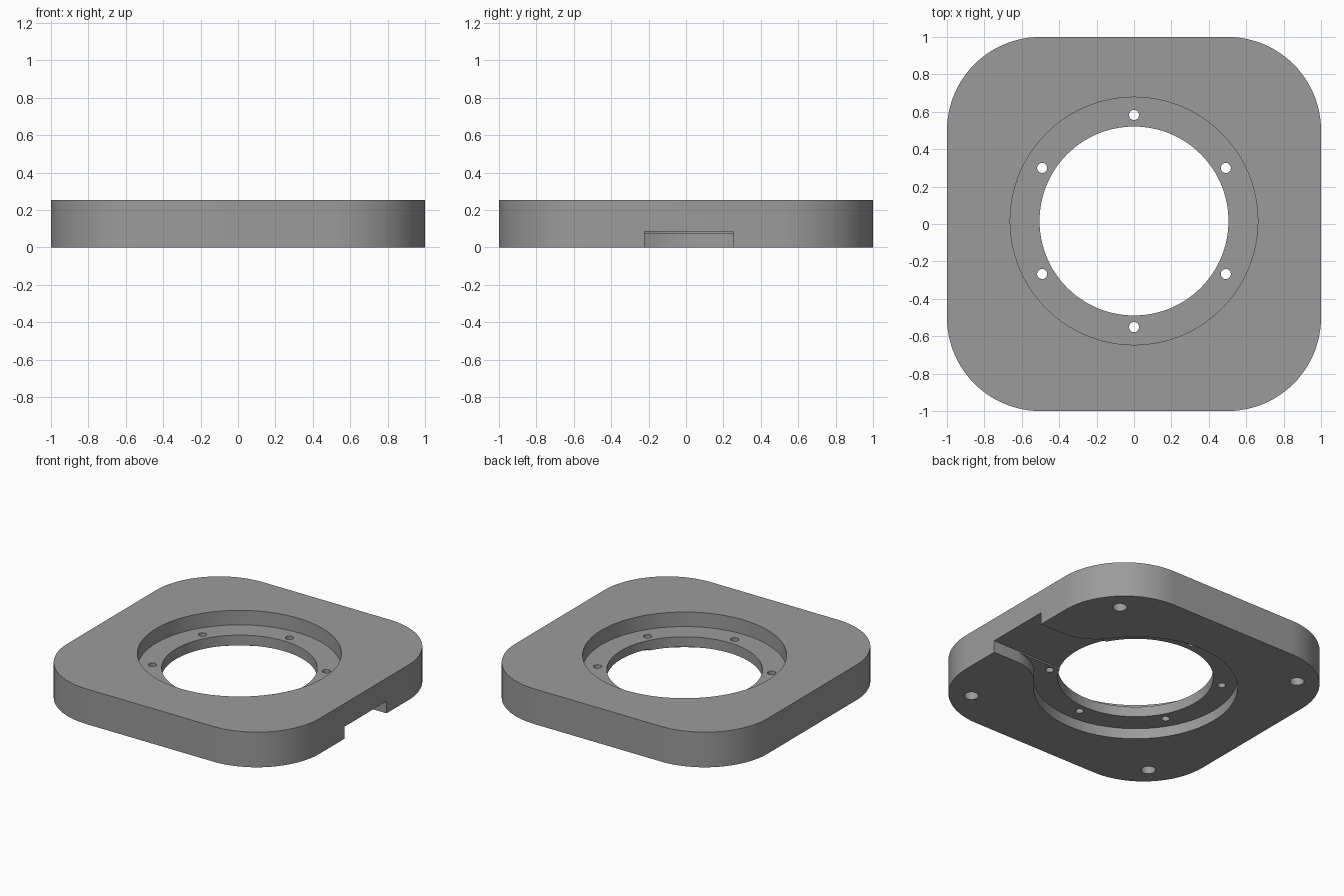
import bpy, bmesh, math

if "Cube" in bpy.data.objects:
    bpy.data.objects.remove(bpy.data.objects["Cube"])

H = 0.252            # plate height
CY = 0.016           # y centre of the bore
R_BORE, R_RECESS = 0.505, 0.662
WEB_LOW, WEB_HIGH = 0.075, 0.148
SLOT_HALF, SLOT_TOP = 0.236, 0.086

grey = bpy.data.materials.new("mid_grey")
grey.diffuse_color = (0.33, 0.33, 0.33, 1)
grey.use_nodes = True
grey.node_tree.nodes["Principled BSDF"].inputs["Base Color"].default_value = grey.diffuse_color


def arc(cx, cy, r, a0, a1, n):
    return [(cx + r * math.cos(a0 + (a1 - a0) * i / n),
             cy + r * math.sin(a0 + (a1 - a0) * i / n)) for i in range(n + 1)]


def circle(cx, cy, r, n):
    return arc(cx, cy, r, 0, math.tau, n)[:-1]


def prism(name, outline, z0, z1):
    """Extrude a counter-clockwise outline from z0 to z1."""
    bm = bmesh.new()
    face = bm.faces.new([bm.verts.new((x, y, z0)) for x, y in outline])
    top = bmesh.ops.extrude_face_region(bm, geom=[face])["geom"]
    for v in top:
        if isinstance(v, bmesh.types.BMVert):
            v.co.z = z1
    bmesh.ops.recalc_face_normals(bm, faces=bm.faces)
    mesh = bpy.data.meshes.new(name)
    bm.to_mesh(mesh)
    bm.free()
    mesh.materials.append(grey)
    obj = bpy.data.objects.new(name, mesh)
    bpy.context.collection.objects.link(obj)
    return obj


# Square plate with round corners
outline = []
for k, (sx, sy) in enumerate([(1, 1), (-1, 1), (-1, -1), (1, -1)]):
    outline += arc(sx * 0.5, sy * 0.5, 0.5, k * math.pi / 2, (k + 1) * math.pi / 2, 24)
plate = prism("mounting_plate", outline, 0, H)

# Bottom pocket: round recess flaring into the slot with large fillets
r_fil = 0.345
fx = math.sqrt((R_RECESS + r_fil) ** 2 - (SLOT_HALF + r_fil) ** 2)
t = math.atan2(SLOT_HALF + r_fil, fx)
pocket = arc(0, 0, R_RECESS, t, math.tau - t, 96)
pocket += arc(fx, -SLOT_HALF - r_fil, r_fil, math.pi - t, math.pi / 2, 16)[1:]
pocket += arc(fx, SLOT_HALF + r_fil, r_fil, -math.pi / 2, -math.pi + t, 16)[:-1]
pocket = [(x, y + CY) for x, y in pocket]

# Cable slot running from the bore out through the right side
w = SLOT_HALF + 0.001
slot = [(0.2, CY - w), (1.1, CY - w), (1.1, CY + w), (0.2, CY + w)]

cutters = [
    prism("top_recess_cutter", circle(0, CY, R_RECESS, 128), WEB_HIGH, H + 0.1),
    prism("bottom_pocket_cutter", pocket, -0.1, WEB_LOW),
    prism("slot_cutter", slot, -0.1, SLOT_TOP),
    prism("bore_cutter", circle(0, CY, R_BORE, 128), -0.2, H + 0.2),
]
# Six through holes in the inner flange
for k in range(6):
    a = math.pi / 6 + k * math.pi / 3
    cutters.append(prism("flange_hole_cutter", circle(
        0.567 * math.cos(a), CY + 0.567 * math.sin(a), 0.027, 24), -0.15, H + 0.15))
# Four blind holes under the corners
for sx in (-1, 1):
    for sy in (-1, 1):
        cutters.append(prism("corner_hole_cutter", circle(
            sx * 0.75, sy * 0.75, 0.047, 32), -0.1, 0.13))

for c in cutters:
    c.hide_render = True
    mod = plate.modifiers.new(c.name, "BOOLEAN")
    mod.operation = "DIFFERENCE"
    mod.solver = "EXACT"
    mod.object = c

# Apply the cuts, then remove the cutters
bpy.context.view_layer.update()
result = bpy.data.meshes.new_from_object(
    plate.evaluated_get(bpy.context.evaluated_depsgraph_get()))
plate.modifiers.clear()
plate.data = result
for c in cutters:
    bpy.data.objects.remove(c)

bpy.ops.object.select_all(action="DESELECT")
plate.select_set(True)
bpy.context.view_layer.objects.active = plate
bpy.ops.object.shade_smooth_by_angle(angle=math.radians(30))
